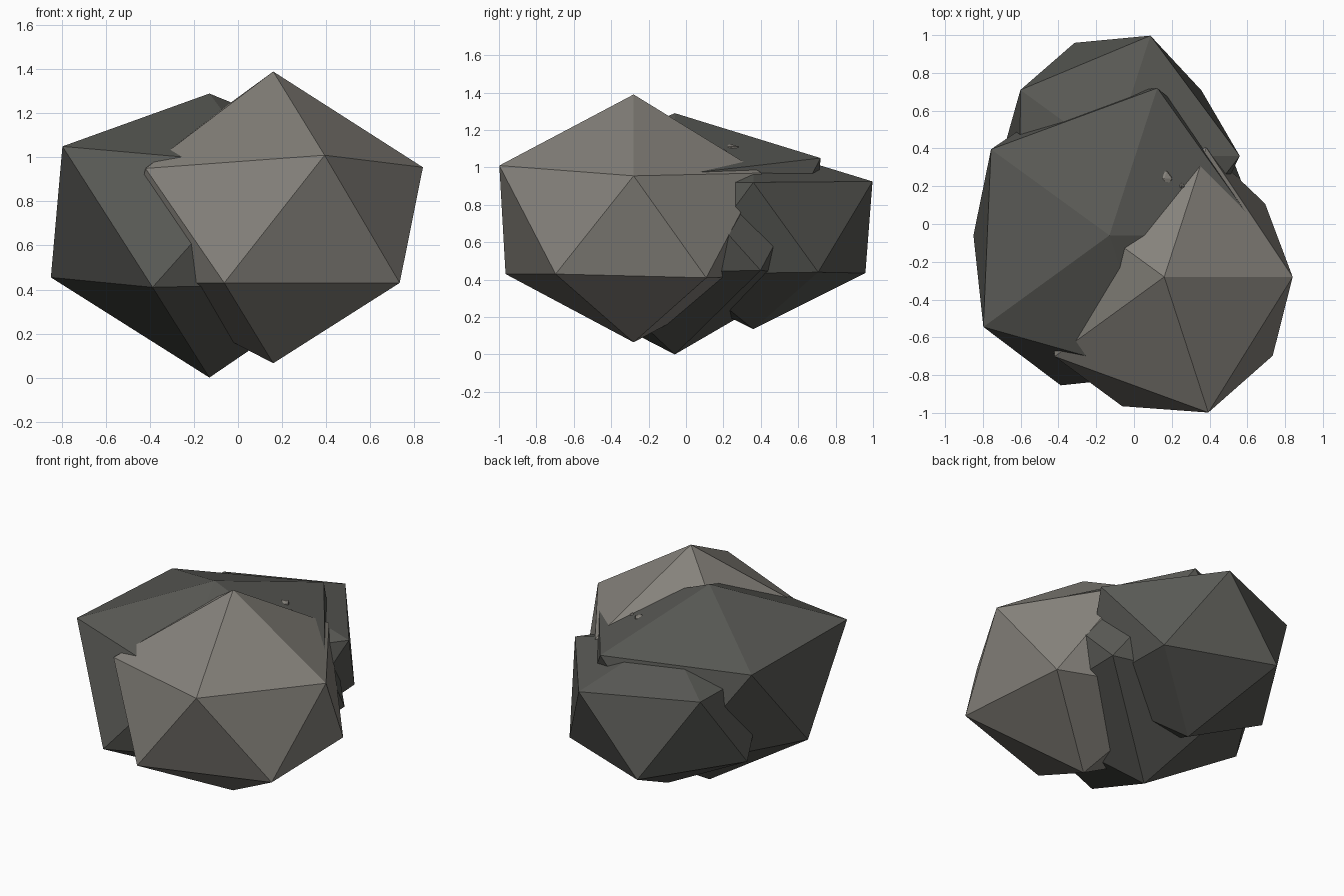
import bpy, bmesh, math

if "Cube" in bpy.data.objects:
    bpy.data.objects.remove(bpy.data.objects["Cube"])


def material(name, rgb):
    m = bpy.data.materials.new(name)
    m.diffuse_color = (*rgb, 1.0)
    m.use_nodes = True
    m.node_tree.nodes["Principled BSDF"].inputs["Base Color"].default_value = m.diffuse_color
    return m


light_stone = material("light stone", (0.235, 0.222, 0.198))
dark_stone = material("dark stone", (0.098, 0.099, 0.089))


def rock(name, mat, x, y, top, bottom, upper, lower):
    """Uneven icosahedron: two rings of five (radius, z) corners plus two poles."""
    bm = bmesh.new()

    def ring(corners, turn):
        return [bm.verts.new((x + r * math.cos(math.radians(turn + 72 * i)),
                              y + r * math.sin(math.radians(turn + 72 * i)), z))
                for i, (r, z) in enumerate(corners)]

    t, b = bm.verts.new((x, y, top)), bm.verts.new((x, y, bottom))
    u, l = ring(upper, 0), ring(lower, 36)
    for i in range(5):
        j = (i + 1) % 5
        bm.faces.new((t, u[i], u[j]))
        bm.faces.new((u[i], l[i], u[j]))
        bm.faces.new((l[i], l[j], u[j]))
        bm.faces.new((b, l[j], l[i]))
    bmesh.ops.recalc_face_normals(bm, faces=bm.faces)
    mesh = bpy.data.meshes.new(name)
    bm.to_mesh(mesh)
    bm.free()
    mesh.materials.append(mat)
    ob = bpy.data.objects.new(name, mesh)
    bpy.context.collection.objects.link(ob)
    return ob


# Front boulder, the lighter one
rock("front_boulder", light_stone, 0.16, -0.28, 1.39, 0.065,
     [(0.68, 0.955), (0.72, 0.97), (0.71, 0.97), (0.717, 0.95), (0.755, 1.01)],
     [(0.66, 0.41), (0.70, 0.42), (0.70, 0.43), (0.72, 0.43), (0.71, 0.43)])

# Large left boulder
rock("left_boulder", dark_stone, -0.13, -0.06, 1.29, 0.0,
     [(0.81, 0.96), (0.82, 1.05), (0.775, 1.03), (0.825, 1.05), (0.78, 0.97)],
     [(0.78, 0.45), (0.76, 0.42), (0.72, 0.455), (0.835, 0.41), (0.78, 0.43)])

# Back boulder
rock("back_boulder", dark_stone, -0.12, 0.36, 1.12, 0.135,
     [(0.68, 0.92), (0.67, 0.925), (0.595, 0.93), (0.60, 0.92), (0.65, 0.92)],
     [(0.59, 0.44), (0.63, 0.435), (0.58, 0.43), (0.62, 0.43), (0.62, 0.43)])

# Small light chips bedded in the dark stone
for name, x, y, z, r in (("top_chip", 0.16, 0.24, 1.10, 0.042),
                         ("small_chip", 0.25, 0.20, 1.075, 0.018)):
    rock(name, light_stone, x, y, z + 0.025, z - 0.04,
         [(r, z + 0.012)] * 5, [(r, z - 0.02)] * 5)
